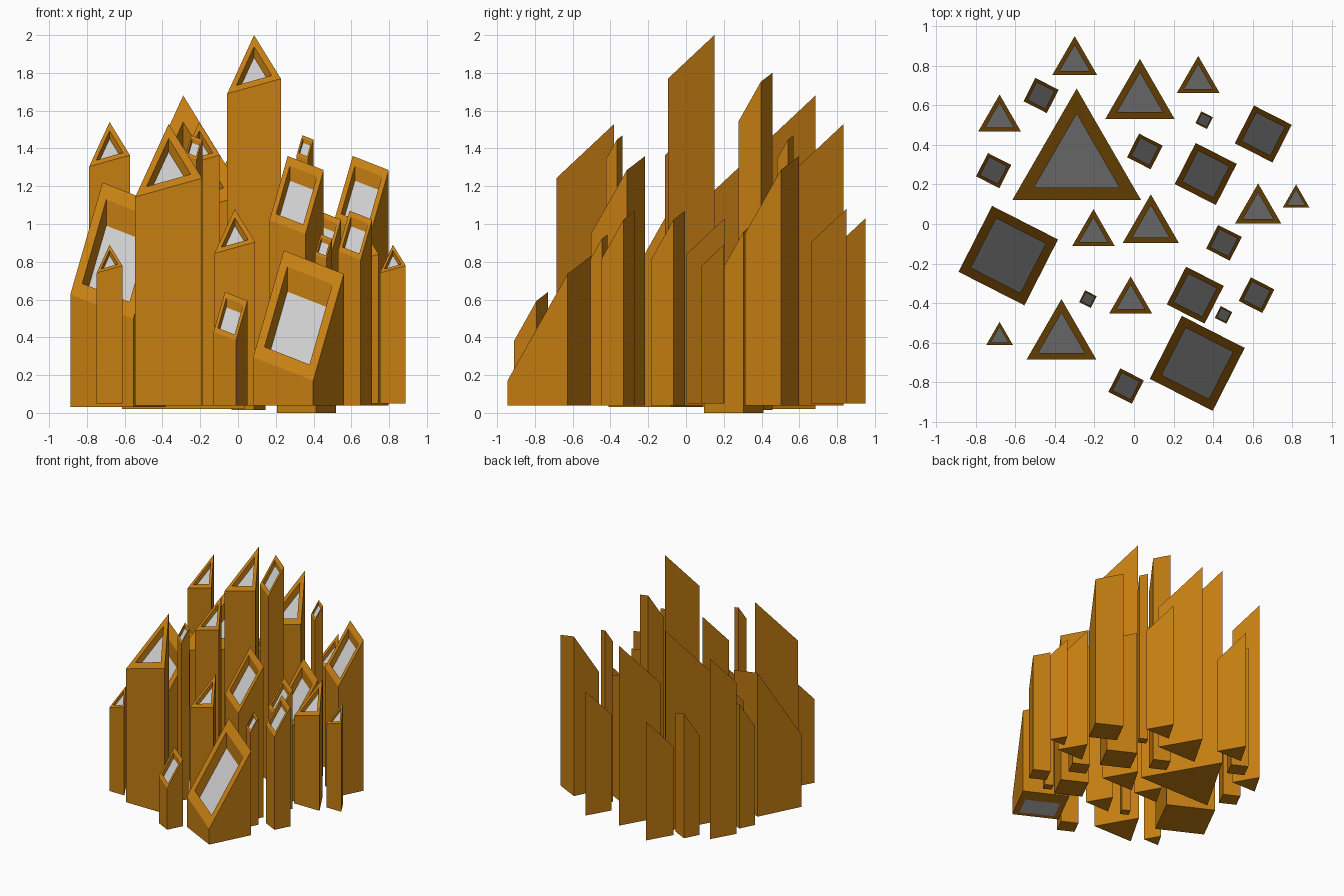
import bpy, math

orange = bpy.data.materials.new("amber_shell")
orange.diffuse_color = (0.56, 0.21, 0.006, 1)


def make(name, verts, faces, mat=None):
    me = bpy.data.meshes.new(name)
    me.from_pydata(verts, [], faces)
    ob = bpy.data.objects.new(name, me)
    bpy.context.collection.objects.link(ob)
    if mat:
        me.materials.append(mat)
    return ob


def crystal(name, cx, cy, ring, grad, inner, depth, top, base):
    """Upright prism with a slanted, framed top and a recessed grey panel."""
    n = len(ring)
    slope = lambda p: grad[0] * p[0] + grad[1] * p[1]
    z0 = top - max(slope(p) for p in ring)
    small = [(x * inner, y * inner) for x, y in ring]
    lift = lambda pts, d: [(cx + p[0], cy + p[1], z0 + slope(p) - d) for p in pts]
    verts = [(cx + x, cy + y, base) for x, y in ring]
    verts += lift(ring, 0) + lift(small, 0) + lift(small, depth)
    faces = [tuple(reversed(range(n)))]
    for k in range(3):                      # outer walls, rim, pocket walls
        for i in range(n):
            j = (i + 1) % n
            faces.append((k * n + i, k * n + j, k * n + n + j, k * n + n + i))
    make(name + "_shell", verts, faces, orange)
    make(name + "_panel", lift(small, depth), [tuple(range(n))])


# Triangular columns: apex x, apex y, half width, apex height, base height
triangles = [
    (-0.30, 0.95, 0.114, 1.03, 0.05), (0.03, 0.835, 0.175, 1.53, 0.04),
    (0.325, 0.85, 0.108, 1.08, 0.05), (-0.68, 0.655, 0.108, 1.54, 0.05),
    (-0.29, 0.685, 0.325, 1.68, 0.02), (0.628, 0.205, 0.117, 1.03, 0.05),
    (0.82, 0.20, 0.068, 0.89, 0.05), (-0.205, 0.075, 0.108, 1.54, 0.04),
    (0.085, 0.15, 0.142, 2.0, 0.04), (-0.017, -0.265, 0.108, 1.08, 0.04),
    (-0.367, -0.38, 0.177, 1.53, 0.04), (-0.68, -0.495, 0.068, 0.89, 0.05),
]
for x, y, h, top, base in triangles:
    H = h * math.sqrt(3)
    ring = [(-h, -H / 3), (h, -H / 3), (0, 2 * H / 3)]
    crystal("triangle_column", x, y - 2 * H / 3, ring, (0.28, 1.1), 0.66, 0.4 * h, top, base)

# Square columns: centre x, centre y, side, top height, base height
squares = [
    (0.32, -0.705, 0.357, 0.86, 0.04), (-0.636, -0.16, 0.374, 1.22, 0.03),
    (-0.47, 0.65, 0.132, 1.07, 0.04), (-0.71, 0.27, 0.132, 1.07, 0.04),
    (0.055, 0.367, 0.134, 1.80, 0.015), (0.363, 0.253, 0.233, 1.04, 0.0),
    (0.654, 0.455, 0.214, 1.36, 0.04), (0.355, 0.525, 0.066, 1.47, 0.04),
    (0.455, -0.095, 0.134, 1.07, 0.04), (0.31, -0.36, 0.214, 1.36, 0.04),
    (0.453, -0.46, 0.066, 0.945, 0.04), (0.62, -0.36, 0.134, 1.07, 0.04),
    (-0.04, -0.82, 0.133, 0.64, 0.04), (-0.233, -0.38, 0.066, 1.47, 0.04),
]
c, s = math.cos(math.radians(-27)), math.sin(math.radians(-27))


def turn(u, v):
    return (c * u - s * v, s * u + c * v)


for x, y, w, top, base in squares:
    ring = [turn(a * w / 2, b * w / 2) for a, b in ((-1, -1), (1, -1), (1, 1), (-1, 1))]
    crystal("square_column", x, y, ring, (0.41, 1.57), 0.75, 0.37 * w, top, base)

# Grey plate showing under the largest front column
plate = [turn(u, v) for u, v in ((-0.134, -0.134), (-0.134, 0.06), (0.134, 0.06), (0.134, -0.134))]
make("underside_plate", [(0.32 + a, -0.705 + b, 0.037) for a, b in plate], [(0, 1, 2, 3)])
